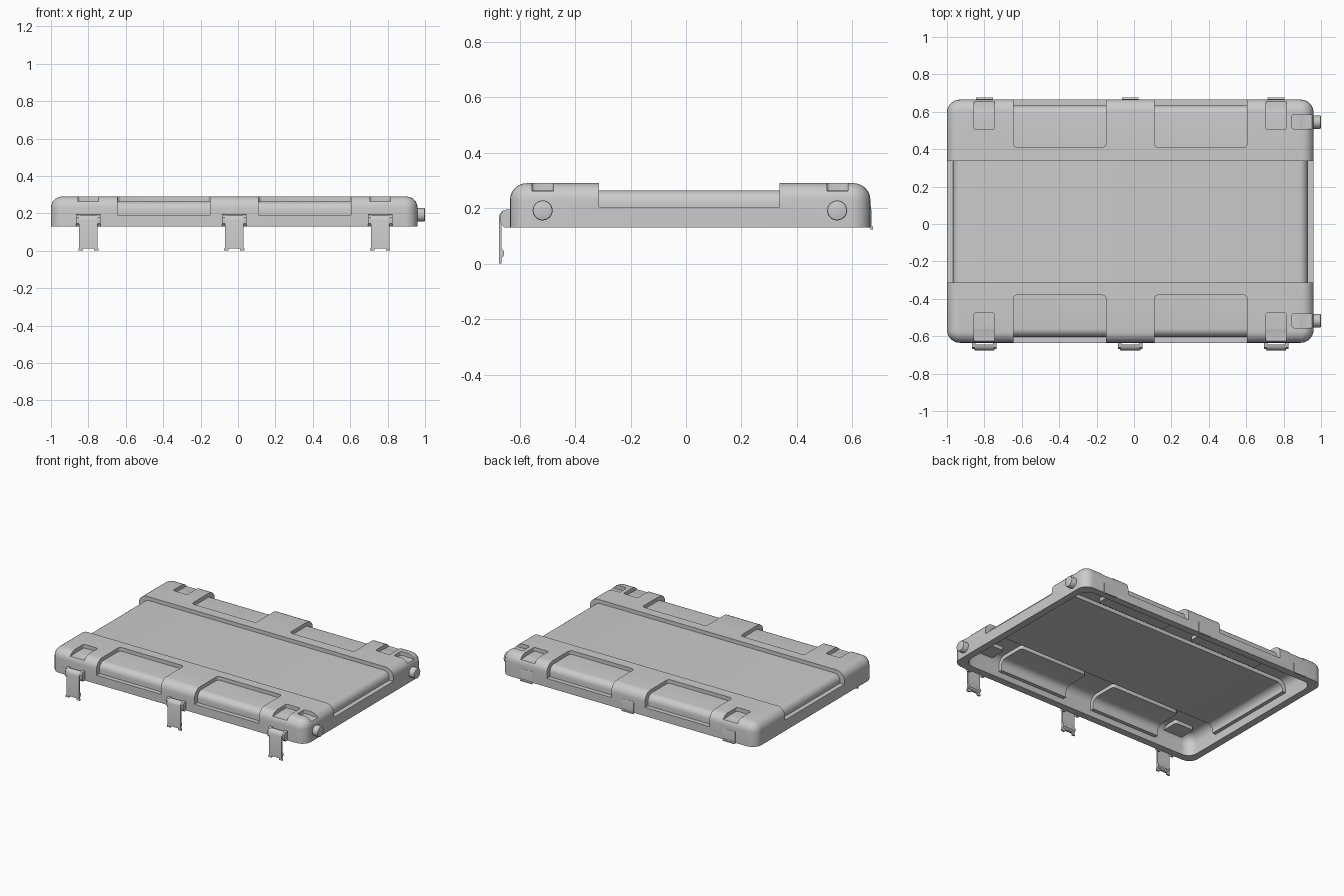
import bpy, bmesh, math
from mathutils import Matrix

if "Cube" in bpy.data.objects:
    bpy.data.objects.remove(bpy.data.objects["Cube"])

YC = 0.015                      # centre line of the lid in y
X0, X1, Y0, Y1 = -1.0, 0.96, -0.635, 0.665
BOTTOM, TOP = 0.13, 0.29
STEP = 0.026                    # depth of all recesses


def make(name, bm):
    bmesh.ops.recalc_face_normals(bm, faces=bm.faces)
    me = bpy.data.meshes.new(name)
    bm.to_mesh(me)
    bm.free()
    ob = bpy.data.objects.new(name, me)
    bpy.context.collection.objects.link(ob)
    return ob


def box(name, x, y, z, rv=0.0, rt=0.0, segs=6):
    """Box with rounded upright edges (rv) and rounded top edges (rt < rv)."""
    bm = bmesh.new()
    bmesh.ops.create_cube(bm, size=1)
    for v in bm.verts:
        for i, (a, b) in enumerate((x, y, z)):
            v.co[i] = a if v.co[i] < 0 else b
    if rv:
        up = [e for e in bm.edges if abs(e.verts[0].co.z - e.verts[1].co.z) > 1e-6]
        bmesh.ops.bevel(bm, geom=up, offset=rv, segments=segs, affect='EDGES', profile=0.5)
    if rt:
        top = [e for e in bm.edges if all(abs(v.co.z - z[1]) < 1e-6 for v in e.verts)]
        bmesh.ops.bevel(bm, geom=top, offset=rt, segments=segs, affect='EDGES', profile=0.5)
    return make(name, bm)


def extrude_x(name, pts, xc, width):
    """Extrude a (y, z) outline along x."""
    bm = bmesh.new()
    f = bm.faces.new([bm.verts.new((xc - width / 2, y, z)) for y, z in pts])
    r = bmesh.ops.extrude_face_region(bm, geom=[f], use_keep_orig=True)
    bmesh.ops.translate(bm, vec=(width, 0, 0),
                        verts=[g for g in r['geom'] if isinstance(g, bmesh.types.BMVert)])
    return make(name, bm)


def boolean(ob, other, op):
    m = ob.modifiers.new(op, 'BOOLEAN')
    m.operation, m.object, m.solver = op, other, 'EXACT'
    bpy.context.view_layer.objects.active = ob
    bpy.ops.object.modifier_apply(modifier=m.name)
    bpy.data.objects.remove(other, do_unlink=True)


def smooth(ob, angle=30):
    bpy.ops.object.select_all(action='DESELECT')
    ob.select_set(True)
    bpy.context.view_layer.objects.active = ob
    bpy.ops.object.shade_smooth_by_angle(angle=math.radians(angle))


def rounded(name, inset, top, bottom, r):
    return box(name, (X0 + inset, X1 - inset), (Y0 + inset, Y1 - inset), (bottom, top), r + 0.008, r)


def lid_form(name, inset, drop, bottom, grow):
    """Rounded slab whose recesses go down to a smaller slab inside it."""
    body = rounded(name, inset, TOP - drop, bottom, 0.06)
    # recess footprints: x range, y range, lowest z, corner radius
    cuts = [((-1.2, 1.2), (-0.313, 0.338), 0.205, 0)]
    front = [((-0.645, -0.15), (-0.9, -0.38), 0.19, 0.02),
             ((0.11, 0.605), (-0.9, -0.38), 0.19, 0.02),
             ((-0.855, -0.745), (-0.9, -0.475), 0.262, 0.012),
             ((0.705, 0.815), (-0.9, -0.475), 0.262, 0.012),
             ((0.845, 1.2), (-0.555, -0.478), 0.262, 0.012)]
    for x, y, z, r in front:
        cuts += [(x, y, z, r), (x, (2 * YC - y[1], 2 * YC - y[0]), z, r)]
    for x, y, z, r in cuts:
        boolean(body, box('cutter', (x[0] - grow, x[1] + grow), (y[0] - grow, y[1] + grow),
                          (z - grow, 0.5), r, 0, 4), 'DIFFERENCE')
    boolean(body, rounded('core', inset + STEP + 0.006 * (grow == 0), TOP - drop - STEP,
                          bottom + 0.004, 0.045), 'UNION')
    return body


# Lid shell, hollow from below
lid = lid_form('lid_shell', 0.0, 0.0, BOTTOM, 0.0)
boolean(lid, lid_form('cavity', 0.05, 0.02, 0.08, 0.018), 'DIFFERENCE')
smooth(lid)

# Round side knobs
for i, y in enumerate((-0.517, 0.545)):
    bm = bmesh.new()
    bmesh.ops.create_cone(bm, cap_ends=True, segments=32, radius1=0.036, radius2=0.036, depth=0.06,
                          matrix=Matrix.Translation((0.97, y, 0.192)) @ Matrix.Rotation(math.pi / 2, 4, 'Y'))
    rim = [e for e in bm.edges if all(v.co.x > 0.99 for v in e.verts)]
    bmesh.ops.bevel(bm, geom=rim, offset=0.006, segments=2, affect='EDGES', profile=0.5)
    smooth(make(f'side_knob_{i + 1}', bm))

# Front latches and rear hinge clips
for i, x in enumerate((-0.8, -0.02, 0.76)):
    bracket = [(-0.62, 0.13), (-0.655, 0.13), (-0.668, 0.145), (-0.669, 0.178),
               (-0.66, 0.191), (-0.648, 0.195), (-0.62, 0.195)]
    for side in (-1, 1):
        smooth(extrude_x(f'latch_ear_{i + 1}_{side}', bracket, x + side * 0.056, 0.018))
    flap = [(-0.675, 0.012), (-0.675, 0.165), (-0.671, 0.18), (-0.662, 0.19), (-0.645, 0.193),
            (-0.645, 0.183), (-0.658, 0.18), (-0.665, 0.17), (-0.665, 0.055), (-0.657, 0.045),
            (-0.656, 0.03), (-0.665, 0.02), (-0.665, 0.012)]
    smooth(extrude_x(f'latch_flap_{i + 1}', flap, x, 0.098), 40)
    for side in (-1, 1):      # feet at the lower flap corners
        extrude_x(f'latch_foot_{i + 1}_{side}',
                  [(-0.675, 0), (-0.675, 0.013), (-0.665, 0.013), (-0.665, 0)], x + side * 0.042, 0.024)
    pin = [(-0.652 + 0.009 * math.cos(a * math.pi / 6), 0.165 + 0.009 * math.sin(a * math.pi / 6))
           for a in range(12)]
    smooth(extrude_x(f'latch_pin_{i + 1}', pin, x, 0.1), 40)
    clip = [(0.655, 0.21), (0.666, 0.207), (0.669, 0.19), (0.669, 0.137), (0.675, 0.133),
            (0.675, 0.124), (0.667, 0.122), (0.662, 0.13), (0.655, 0.135)]
    smooth(extrude_x(f'hinge_clip_{i + 1}', clip, x, 0.09), 40)
